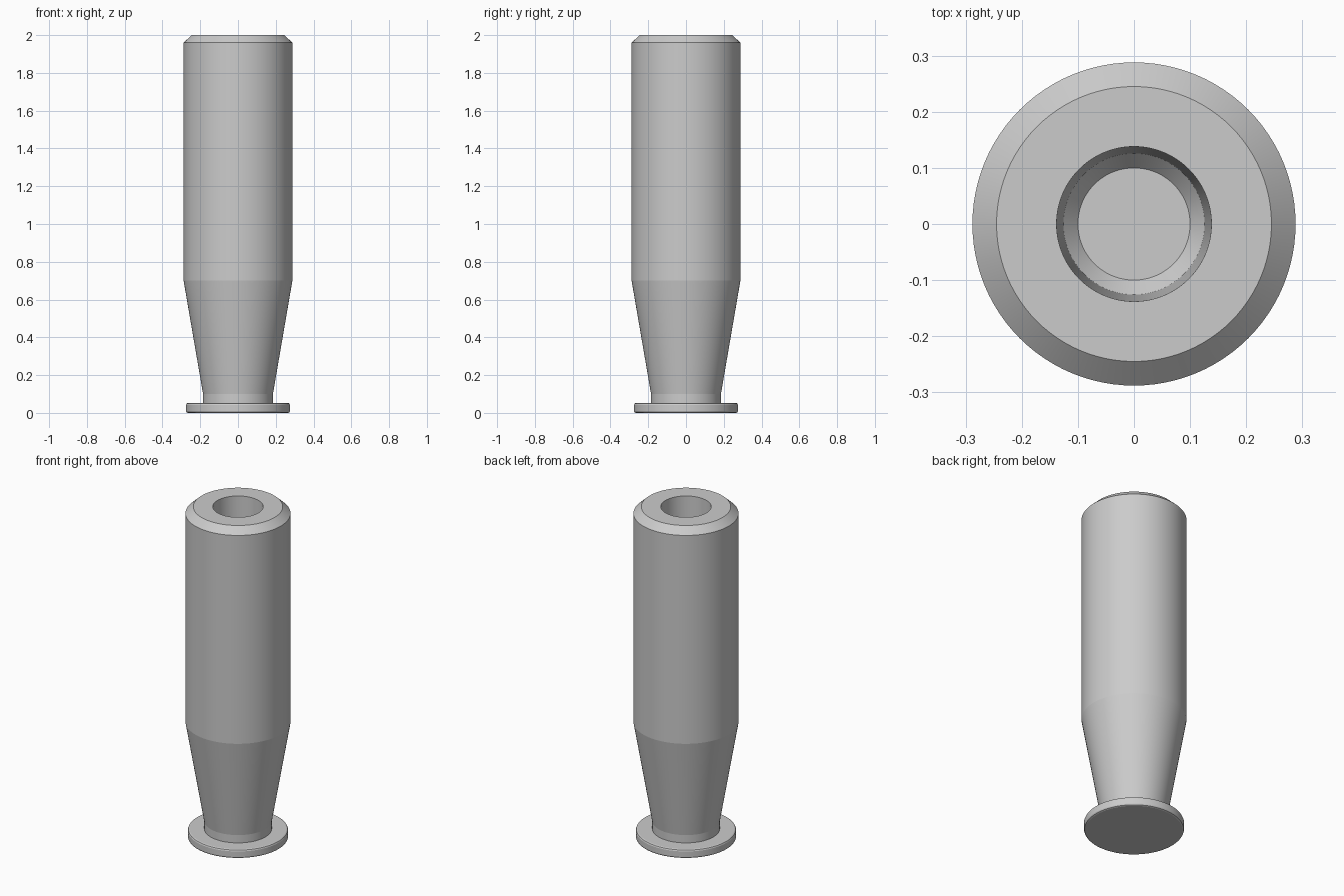
import bpy, bmesh, math

if "Cube" in bpy.data.objects:
    bpy.data.objects.remove(bpy.data.objects["Cube"], do_unlink=True)

grey = bpy.data.materials.new("plain grey")
grey.use_nodes = True
colour = (0.6, 0.6, 0.6, 1)
grey.diffuse_color = colour
grey.node_tree.nodes["Principled BSDF"].inputs["Base Color"].default_value = colour


def lathe(name, profile, segments=96):
    """Spin a (radius, height) profile around the z axis."""
    bm = bmesh.new()
    verts = [bm.verts.new((r, 0, z)) for r, z in profile]
    edges = [bm.edges.new(pair) for pair in zip(verts, verts[1:])]
    bmesh.ops.spin(bm, geom=verts + edges, cent=(0, 0, 0), axis=(0, 0, 1),
                   angle=math.tau, steps=segments, use_duplicate=False)
    bmesh.ops.remove_doubles(bm, verts=bm.verts[:], dist=0.0001)
    bmesh.ops.recalc_face_normals(bm, faces=bm.faces[:])
    mesh = bpy.data.meshes.new(name)
    bm.to_mesh(mesh)
    bm.free()
    mesh.materials.append(grey)
    obj = bpy.data.objects.new(name, mesh)
    bpy.context.collection.objects.link(obj)
    bpy.ops.object.select_all(action="DESELECT")
    obj.select_set(True)
    bpy.context.view_layer.objects.active = obj
    bpy.ops.object.shade_smooth_by_angle(angle=math.radians(6))
    return obj


# One continuous turned piece: flange, neck, tapered grip, barrel, blind bore
flange = [(0, 0), (0.265, 0), (0.272, 0.003), (0.275, 0.01),
          (0.275, 0.043), (0.272, 0.05), (0.265, 0.053)]
body = [(0.185, 0.053), (0.185, 0.1), (0.288, 0.7),
        (0.288, 1.96), (0.245, 2)]
bore = [(0.138, 2), (0.126, 1.33), (0.1, 1.3), (0, 1.3)]
lathe("handle", flange + body + bore)
